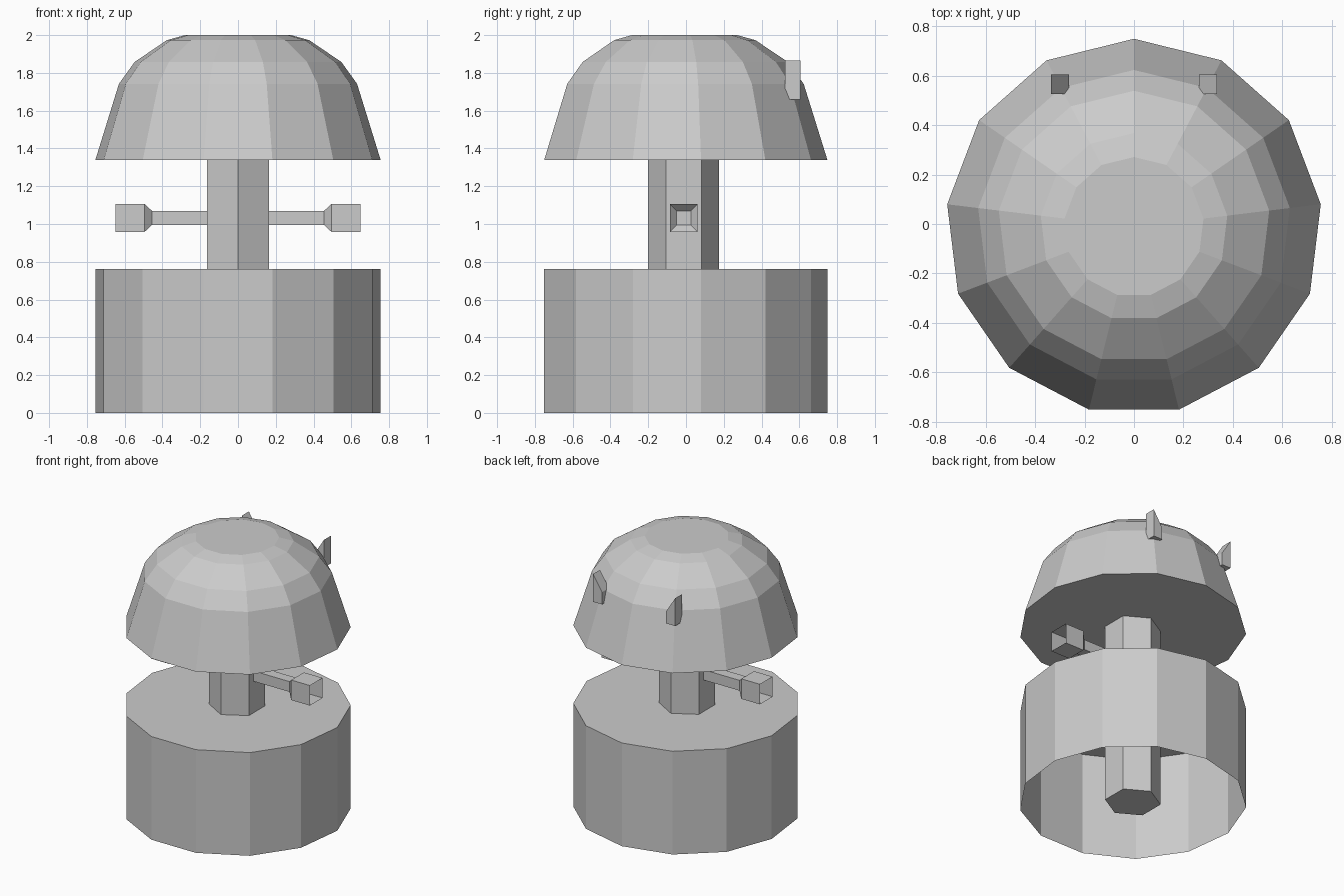
import bpy, bmesh, math

if "Cube" in bpy.data.objects:
    bpy.data.objects.remove(bpy.data.objects["Cube"])

grey = bpy.data.materials.new("light_grey")
grey.diffuse_color = (0.6, 0.6, 0.6, 1)
grey.use_nodes = True
grey.node_tree.nodes["Principled BSDF"].inputs["Base Color"].default_value = grey.diffuse_color
CY = -0.012  # shared axis offset in y


def finish(name, bm):
    mesh = bpy.data.meshes.new(name)
    bm.to_mesh(mesh)
    bm.free()
    mesh.materials.append(grey)
    obj = bpy.data.objects.new(name, mesh)
    bpy.context.collection.objects.link(obj)
    return obj


def loft(name, rings, cap_start=True, cap_end=True):
    """Join equal-sized rings of points with quads and cap the ends."""
    bm = bmesh.new()
    loops = [[bm.verts.new(p) for p in ring] for ring in rings]
    n = len(loops[0])
    for a, b in zip(loops, loops[1:]):
        for i in range(n):
            j = (i + 1) % n
            bm.faces.new((a[i], a[j], b[j], b[i]))
    if cap_start:
        bm.faces.new(loops[0][::-1])
    if cap_end:
        bm.faces.new(loops[-1])
    return finish(name, bm)


def polygon(sides, r, z):
    """Counter-clockwise ring with one corner pointing to the back."""
    step = 2 * math.pi / sides
    return [(-r * math.sin(i * step), CY + r * math.cos(i * step), z)
            for i in range(sides)]


def square(x, h, side):
    """Square ring across the arm, wound to face outwards."""
    pts = [(-h, -h), (h, -h), (h, h), (-h, h)]
    return [(side * x, CY + side * y, 1.032 + z) for y, z in pts]


# Drum base, open underneath
loft("base", [polygon(13, 0.761, z) for z in (0, 0.762)], cap_start=False)

# Hexagonal column running through the base into the dome
loft("column", [polygon(6, 0.188, z) for z in (0, 1.45)])

# Faceted dome with a flat underside
dome = [(0.761, 1.338), (0.635, 1.742), (0.551, 1.858), (0.38, 1.973), (0.283, 2.0)]
loft("dome", [polygon(13, r, z) for r, z in dome])

for side, label in ((-1, "left"), (1, "right")):
    # Square rod, closed at its tip
    loft(label + "_arm", [square(x, 0.038, side) for x in (0.1, 0.456)])
    # Flared open socket on the rod
    loft(label + "_socket", [square(x, h, side) for x, h in
                             ((0.456, 0.038), (0.495, 0.074), (0.648, 0.074))],
         cap_start=False, cap_end=False)
    # Wedge ear, taller on its outer side
    profile = [(0.262, 1.66), (0.335, 1.66), (0.335, 1.865), (0.262, 1.75)]
    ear = loft(label + "_ear", [[(side * x, y, z) for x, z in profile]
                                for y in (0.605, 0.525)])
    if side < 0:
        ear.data.flip_normals()
